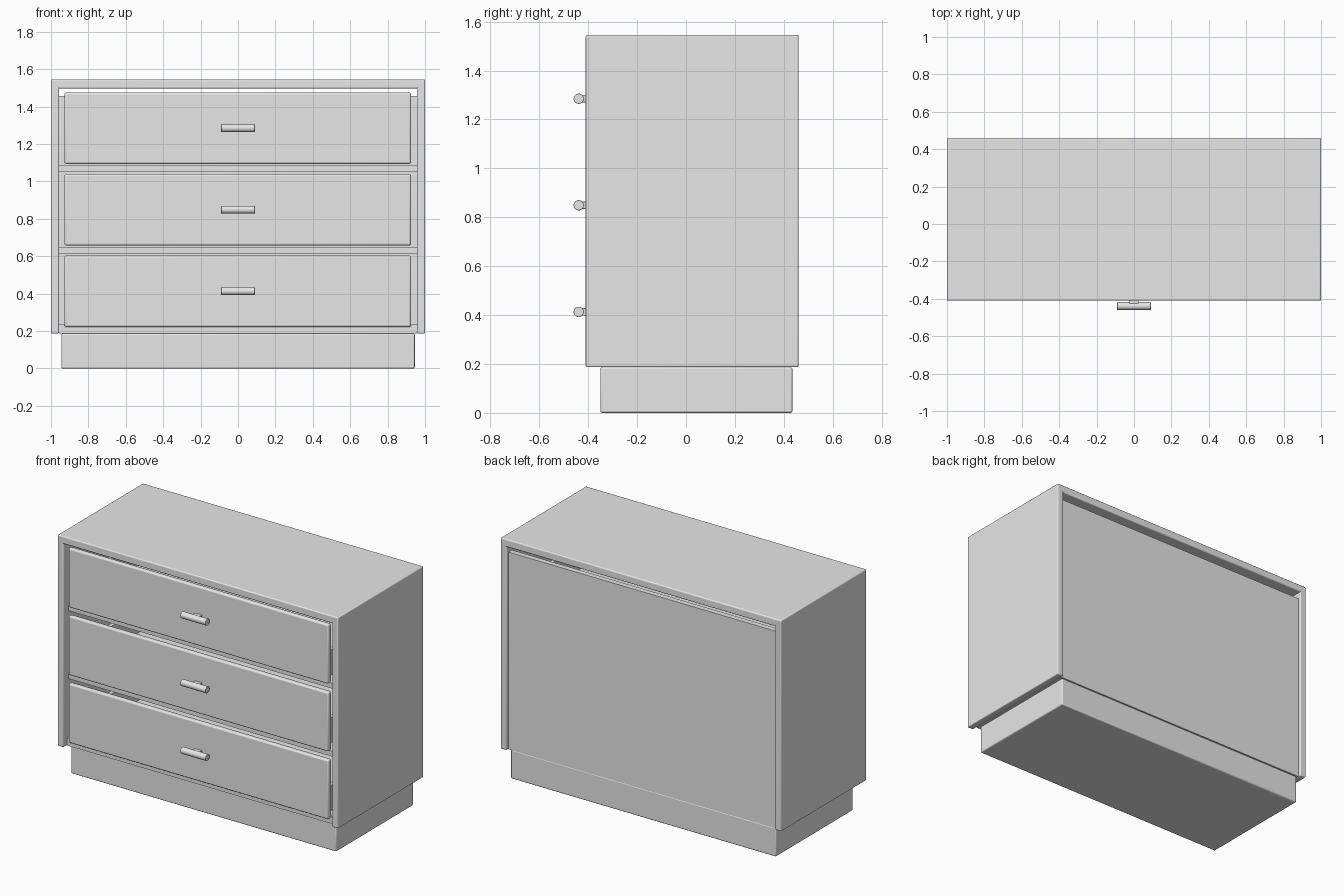
import bpy, math

if "Cube" in bpy.data.objects:
    bpy.data.objects.remove(bpy.data.objects["Cube"])

grey = bpy.data.materials.new("light_grey")
grey.diffuse_color = (0.8, 0.8, 0.8, 1)
grey.use_nodes = True
grey.node_tree.nodes["Principled BSDF"].inputs["Base Color"].default_value = grey.diffuse_color


def finish(ob, name, bevel):
    ob.name = name
    ob.data.materials.append(grey)
    if bevel:
        m = ob.modifiers.new("soft_edges", 'BEVEL')
        m.width = bevel
        m.segments = 3
        m.limit_method = 'ANGLE'
        bpy.ops.object.shade_smooth_by_angle(angle=math.radians(35))
    return ob


def box(name, x, y, z, bevel=0.0):
    """Box from (min, max) ranges on each axis."""
    bpy.ops.mesh.primitive_cube_add(size=1)
    ob = bpy.context.object
    for v in ob.data.vertices:
        v.co = [r[0] if c < 0 else r[1] for c, r in zip(v.co, (x, y, z))]
    return finish(ob, name, bevel)


def rod(name, loc, radius, length, rot):
    bpy.ops.mesh.primitive_cylinder_add(vertices=32, radius=radius, depth=length,
                                        location=loc, rotation=rot)
    return finish(bpy.context.object, name, 0.002)


# carcass
box("plinth", (-0.945, 0.945), (-0.35, 0.435), (0, 0.187), 0.008)
box("top_panel", (-1, 1), (-0.41, 0.46), (1.497, 1.546), 0.007)
for side, s in (("left", -1), ("right", 1)):
    box(side + "_panel", tuple(sorted((s * 0.957, s))), (-0.41, 0.46), (0.187, 1.54), 0.006)
box("back_panel", (-0.957, 0.957), (0.405, 0.44), (0.187, 1.457))
box("bottom_panel", (-0.957, 0.957), (-0.375, 0.405), (0.187, 0.236))

# shelves between the drawers
for i, z in enumerate((0.612, 1.05)):
    box(f"shelf_{i + 1}", (-0.957, 0.957), (-0.36, 0.405), (z, z + 0.035))

# drawers: front plate, open box behind it, bar handle on a stem
for i, zc in enumerate((0.413, 0.849, 1.285)):
    n = f"drawer_{i + 1}_"
    lo, hi = zc - 0.191, zc + 0.191
    box(n + "front", (-0.928, 0.925), (-0.403, -0.37), (lo, hi), 0.01)
    zb = lo + 0.028
    box(n + "floor", (-0.90, 0.90), (-0.37, 0.37), (zb, zb + 0.015))
    for side, s in (("left", -1), ("right", 1)):
        box(n + side + "_side", tuple(sorted((s * 0.875, s * 0.90))), (-0.37, 0.37), (zb, lo + 0.19))
    box(n + "rear", (-0.90, 0.90), (0.345, 0.37), (zb, lo + 0.19))
    rod(n + "handle", (0, -0.439, zc), 0.021, 0.18, (0, math.pi / 2, 0))
    box(n + "handle_stem", (-0.025, 0.025), (-0.435, -0.395), (zc - 0.015, zc + 0.015), 0.002)
